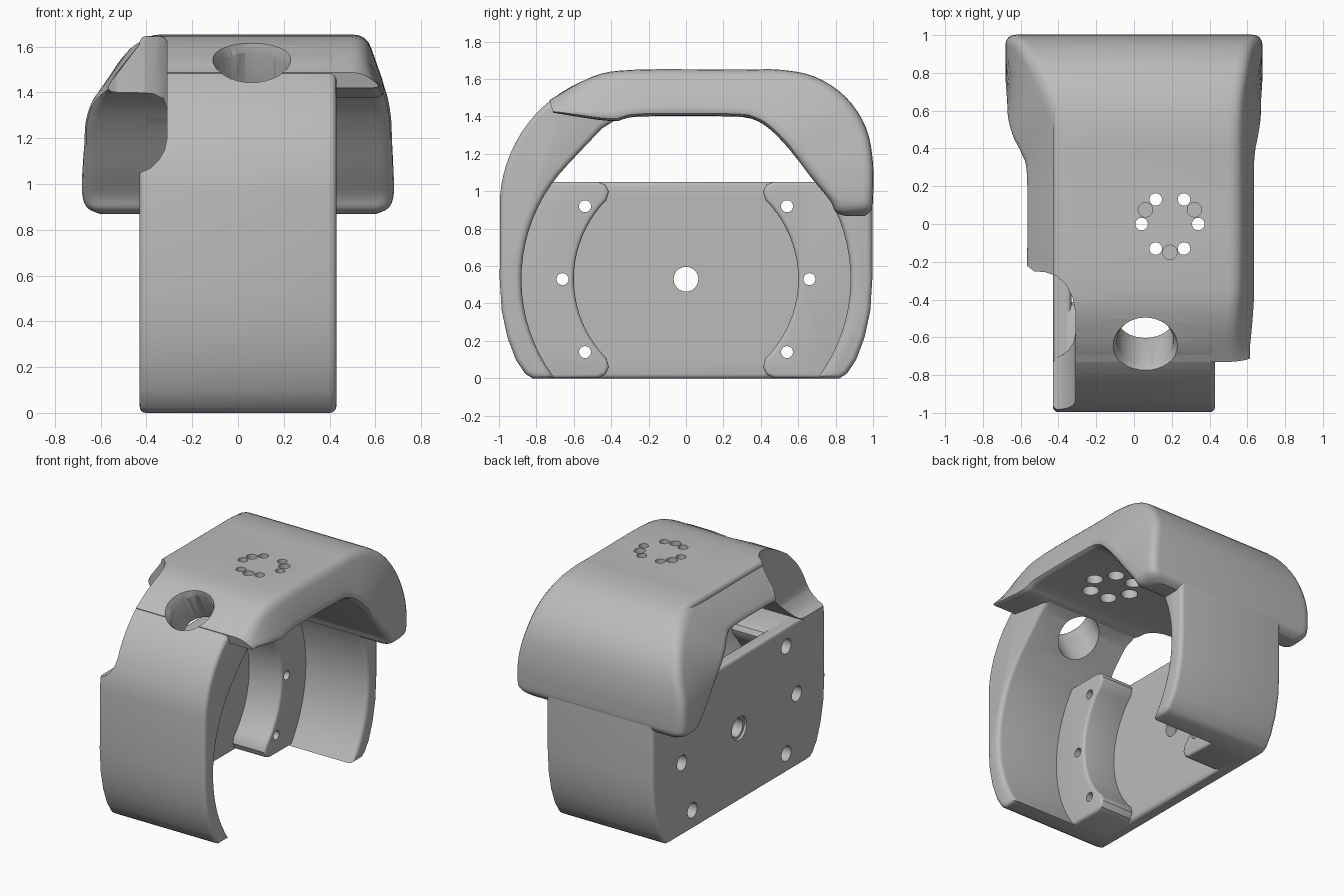
import bpy, bmesh
from math import sin, cos, radians
from mathutils import Vector

if "Cube" in bpy.data.objects:
    bpy.data.objects.remove(bpy.data.objects["Cube"])

grey = bpy.data.materials.new("plain grey")
grey.use_nodes = True
grey.diffuse_color = (0.5, 0.5, 0.5, 1)
grey.node_tree.nodes["Principled BSDF"].inputs["Base Color"].default_value = (0.5, 0.5, 0.5, 1)


def skin(name, rings):
    """Closed solid through a row of equal vertex rings."""
    bm = bmesh.new()
    rows = [[bm.verts.new(v) for v in ring] for ring in rings]
    for p, q in zip(rows, rows[1:]):
        for i in range(len(p)):
            bm.faces.new((p[i - 1], p[i], q[i], q[i - 1]))
    bm.faces.new(rows[0][::-1])
    bm.faces.new(rows[-1])
    return finish(name, bm)


def finish(name, bm):
    bm.normal_update()
    bmesh.ops.recalc_face_normals(bm, faces=bm.faces)
    if bm.calc_volume(signed=True) < 0:
        bmesh.ops.reverse_faces(bm, faces=bm.faces)
    mesh = bpy.data.meshes.new(name)
    bm.to_mesh(mesh)
    bm.free()
    mesh.materials.append(grey)
    obj = bpy.data.objects.new(name, mesh)
    bpy.context.collection.objects.link(obj)
    return obj


def inset(pts, d):
    """Shrink a counter-clockwise outline by d."""
    out = []
    for i, p in enumerate(pts):
        u = (p - pts[i - 1]).normalized()
        v = (pts[(i + 1) % len(pts)] - p).normalized()
        out.append(p + Vector((-u.y - v.y, u.x + v.x)) * d / (1 + u.dot(v)))
    return out


def prism(name, pts, axis, lo, hi, rim=0):
    """Extrude a 2D outline along x, y or z, with optional rounded rims."""
    place = {"x": lambda a, b, d: (d, a, b), "y": lambda a, b, d: (a, d, b),
             "z": lambda a, b, d: (a, b, d)}[axis]
    pts = [Vector(p) for p in pts]
    if sum(pts[i - 1].cross(p) for i, p in enumerate(pts)) < 0:
        pts.reverse()
    steps = [(rim * (1 - sin(radians(t))), rim * (1 - cos(radians(t))))
             for t in (0, 22.5, 45, 67.5, 90)] if rim else [(0, 0)]
    levels = [(d, lo + h) for d, h in steps] + [(d, hi - h) for d, h in reversed(steps)]
    return skin(name, [[place(p.x, p.y, h) for p in inset(pts, d)] for d, h in levels])


def drill(name, pos, direction, r1, depth, r2=None):
    """Cylinder or cone cutter centred on pos."""
    bm = bmesh.new()
    bmesh.ops.create_cone(bm, cap_ends=True, segments=32, radius1=r1,
                          radius2=r2 or r1, depth=depth)
    rot = Vector((0, 0, 1)).rotation_difference(Vector(direction)).to_matrix()
    bmesh.ops.rotate(bm, verts=bm.verts, matrix=rot)
    bmesh.ops.translate(bm, verts=bm.verts, vec=pos)
    return finish(name, bm)


def combine(targets, tool, operation="DIFFERENCE"):
    for obj in targets:
        mod = obj.modifiers.new("cut", "BOOLEAN")
        mod.operation, mod.solver, mod.object = operation, "EXACT", tool
        bpy.context.view_layer.objects.active = obj
        bpy.ops.object.modifier_apply(modifier=mod.name)
    bpy.data.objects.remove(tool)


def arc(cy, cz, r, a0, a1, n):
    return [(cy + r * cos(radians(a0 + (a1 - a0) * i / n)),
             cz + r * sin(radians(a0 + (a1 - a0) * i / n))) for i in range(n + 1)]


def mirrored(pts):
    return [(-y, z) for y, z in reversed(pts)]


# Arched band: rounded legs and roof
leg = [(0.82, 0), (0.86, 0.025), (0.91, 0.1), (0.955, 0.22), (0.985, 0.36), (0.996, 0.53)]
outer = leg + arc(0.5, 1.15, 0.496, 0, 90, 14) + arc(-0.27, 0.92, 0.726, 90, 176, 18) + mirrored(leg)
side = [(0.703, 0)] + arc(0, 0.53, 0.88, -32, 44, 17)
side += [(0.54, 1.24), (0.45, 1.335), (0.37, 1.385), (0.25, 1.406)]
inner = mirrored(side)[::-1] + side[::-1]
band = prism("arched_band", outer + inner, "x", -0.43, 0.43, 0.03)

# Side plate and the two mounting bosses inside
web = arc(0, 0.53, 0.95, -33.9, 33.2, 16)
plate = prism("side_plate", web + mirrored(web), "x", -0.429, -0.33, 0.025)
boss = arc(0, 0.53, 0.6, -45, 45, 20) + [(0.412, 1.0), (0.43, 1.035), (0.47, 1.05)]
boss += web[::-1] + [(0.47, 0.002), (0.43, 0.02), (0.412, 0.06)]
bosses = [prism("back_boss", boss, "x", -0.4, -0.07, 0.02),
          prism("front_boss", mirrored(boss), "x", -0.4, -0.07, 0.02)]

# Flared hood: outer point, inner point, then outer/inner widths on each side
keys = [
    (-.73, 1.487, -.71, 1.42, .40, .59, .54, .635),
    (-.50, 1.613, -.40, 1.375, .40, .59, .55, .65),
    (-.27, 1.65, -.25, 1.40, .40, .59, .56, .65),
    (.28, 1.65, .25, 1.40, .40, .59, .56, .65),
    (.50, 1.65, .37, 1.38, .40, .62, .56, .655),
    (.69, 1.612, .45, 1.33, .46, .66, .57, .67),
    (.854, 1.504, .53, 1.25, .54, .68, .60, .68),
    (.962, 1.341, .60, 1.165, .61, .68, .63, .68),
    (1.0, 1.15, .68, 1.06, .67, .68, .67, .68),
    (1.0, .96, .77, .95, .68, .68, .68, .68),
    (.99, .90, .80, .89, .655, .655, .655, .655),
    (.955, .868, .85, .868, .60, .60, .60, .60),
]


def spline(a, b, c, d, t):
    return tuple(0.5 * (2 * q + (r - p) * t + (2 * p - 5 * q + 4 * r - s) * t * t
                        + (3 * q - p - 3 * r + s) * t ** 3)
                 for p, q, r, s in zip(a, b, c, d))


def section(key):
    oy, oz, iy, iz, lo, li, ro, ri = key
    corners = [Vector(c) for c in ((-lo, oy, oz), (ro, oy, oz), (ri, iy, iz), (-li, iy, iz))]
    ring = []
    for i, p in enumerate(corners):
        a, b = corners[i - 1] - p, corners[(i + 1) % 4] - p
        r = min(0.06, 0.4 * a.length, 0.4 * b.length)
        a, b = p + a.normalized() * r, p + b.normalized() * r
        ring += [a * (1 - t) ** 2 + p * 2 * t * (1 - t) + b * t * t
                 for t in (0, 0.25, 0.5, 0.75, 1)]
    return ring


path = []
last = len(keys) - 1
for i in range(last):
    quad = [keys[max(0, min(last, i + k))] for k in (-1, 0, 1, 2)]
    path += [spline(*quad, t / 4) for t in range(4)]
path.append(keys[-1])
hood = skin("flared_hood", [section(k) for k in path])
roof = [band, hood]

# Corner notch beside the front of the roof
notch = prism("notch", [(-1, -1.2), (-.31, -1.2), (-.31, -.47), (-.325, -.39), (-.36, -.32),
                        (-.41, -.275), (-.47, -.255), (-.53, -.25), (-.58, -.21), (-1, -.2)], "z", 0.9, 2)
rise = prism("notch_rise", [(-1, 2), (-.31, 2), (-.31, 1.2), (-.32, 1.15), (-.345, 1.105),
                            (-.38, 1.07), (-.42, 1.052), (-1, 1.052)], "y", -1.5, 0.5)
combine([notch], rise, "INTERSECT")
combine(roof, notch)

# Large port through the sloping front
aim = Vector((0, -0.5, 0.86)).normalized()
port = Vector((0.06, -0.62, 1.5))
combine(roof, drill("port", port, aim, 0.15, 0.6))
combine(roof, drill("port_lip", port + aim * 0.035, aim, 0.14, 0.12, 0.19))

# Ring of roof holes, wider from below, with three shallow sockets
for k in range(12):
    x, y = 0.19 + 0.15 * cos(radians(30 * k)), 0.15 * sin(radians(30 * k))
    if k % 2 == 0:
        combine(roof, drill("roof_hole", (x, y, 1.5), (0, 0, 1), 0.033, 0.6))
        combine(roof, drill("roof_recess", (x, y, 1.42), (0, 0, 1), 0.055, 0.2))
    elif k % 4 == 1:
        combine(roof, drill("roof_socket", (x, y, 1.66), (0, 0, 1), 0.038, 0.12))

# Screw holes through plate and bosses, and the central bore
for s, mount in zip((1, -1), bosses):
    for y, z in ((0.54, 0.92), (0.66, 0.53), (0.54, 0.14)):
        combine([plate, mount], drill("screw_hole", (-0.3, s * y, z), (1, 0, 0), 0.032, 0.6))
        combine([plate, mount], drill("counterbore", (-0.43, s * y, z), (1, 0, 0), 0.055, 0.21))
combine([plate], drill("bore", (-0.3, 0, 0.53), (1, 0, 0), 0.066, 0.6))
combine([plate], drill("bore_rim", (-0.43, 0, 0.53), (1, 0, 0), 0.085, 0.04))

# Smooth finish with crisp edges
bpy.ops.object.select_all(action="DESELECT")
for obj in roof + [plate] + bosses:
    obj.select_set(True)
bpy.context.view_layer.objects.active = band
bpy.ops.object.shade_smooth_by_angle(angle=radians(32))
